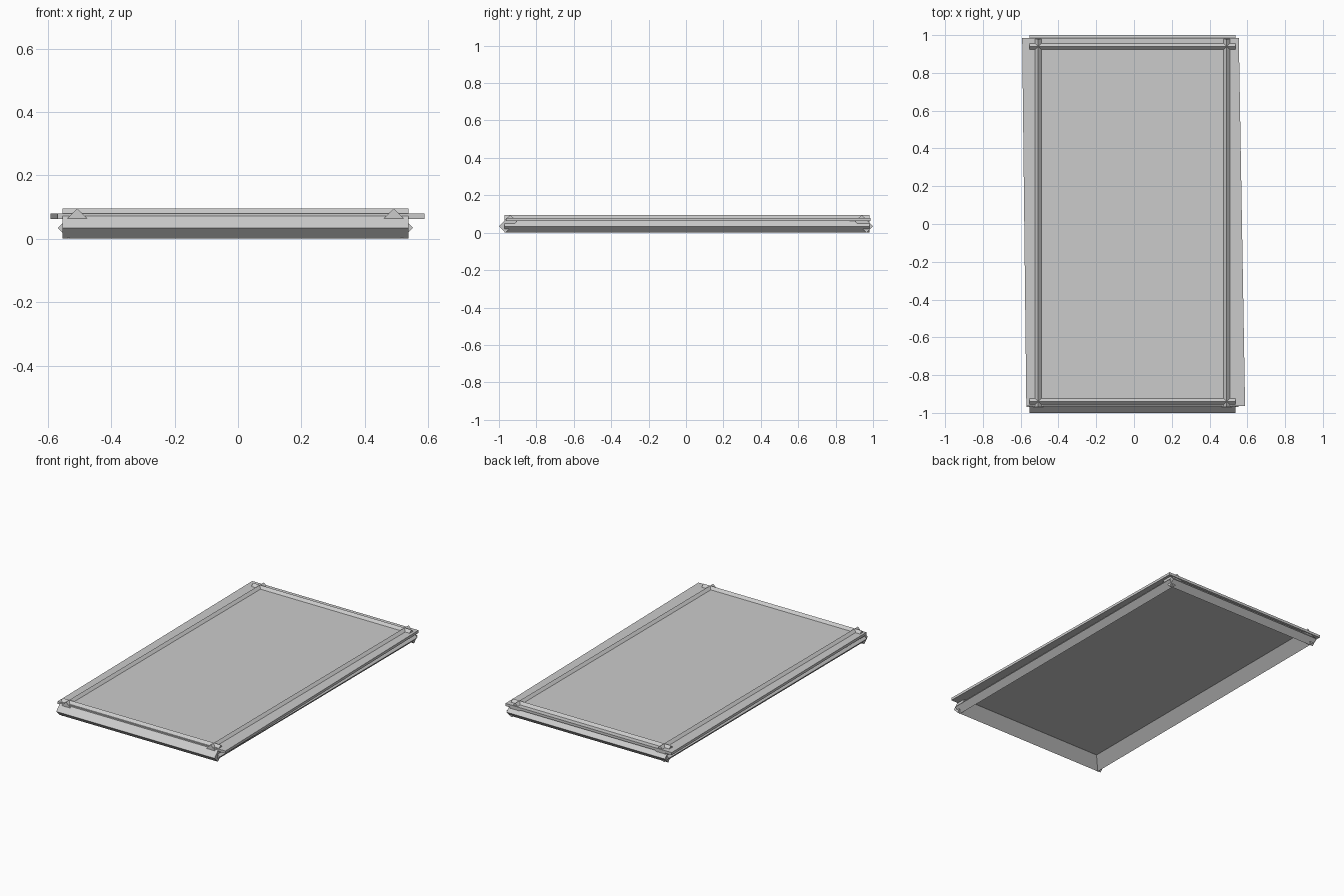
import bpy
import bmesh
from mathutils import Vector

cube = bpy.data.objects.get("Cube")
if cube:
    bpy.data.objects.remove(cube, do_unlink=True)

# Single flat colour
GREY = (0.6, 0.6, 0.6, 1)
grey = bpy.data.materials.new("light_grey")
grey.use_nodes = True
grey.diffuse_color = GREY
grey.node_tree.nodes["Principled BSDF"].inputs["Base Color"].default_value = GREY


def extrude_outline(name, outline, offset):
    """Extrude a closed planar outline along an offset into a solid part."""
    bm = bmesh.new()
    face = bm.faces.new([bm.verts.new(p) for p in outline])
    result = bmesh.ops.extrude_face_region(bm, geom=[face], use_keep_orig=True)
    moved = [v for v in result["geom"] if isinstance(v, bmesh.types.BMVert)]
    bmesh.ops.translate(bm, verts=moved, vec=Vector(offset))
    bmesh.ops.recalc_face_normals(bm, faces=bm.faces)
    mesh = bpy.data.meshes.new(name)
    bm.to_mesh(mesh)
    bm.free()
    mesh.materials.append(grey)
    obj = bpy.data.objects.new(name, mesh)
    bpy.context.collection.objects.link(obj)
    return obj


# Rectangular bar section tilted by 45 degrees: (distance inward from tip, height)
TIP, WIDE, THICK = 0.034, 0.061, 0.034
SECTION = [(0, TIP), (WIDE, TIP + WIDE),
           (WIDE + THICK, TIP + WIDE - THICK), (THICK, 0)]


def edge_bar(name, axis, tip, inward, start, end):
    """Tilted bar running along the x or y axis with its outer tip at 'tip'."""
    across = [(tip + inward * d, z) for d, z in SECTION]
    if axis == "x":
        outline = [(start, c, z) for c, z in across]
        offset = (end - start, 0, 0)
    else:
        outline = [(c, start, z) for c, z in across]
        offset = (0, end - start, 0)
    extrude_outline(name, outline, offset)


# Four frame bars
edge_bar("front_bar", "x", -1.0, 1, -0.554, 0.538)
edge_bar("back_bar", "x", 1.0, -1, -0.554, 0.538)
edge_bar("right_bar", "y", -0.568, 1, -0.97, 0.98)
edge_bar("left_bar", "y", 0.552, -1, -0.97, 0.98)

# Slightly skewed panel resting in the frame
BASE, PANEL = 0.063, 0.016
corners = [(-0.57, -0.963), (0.588, -0.963), (0.555, 0.986), (-0.592, 0.986)]
extrude_outline("panel", [(x, y, BASE) for x, y in corners], (0, 0, PANEL))
